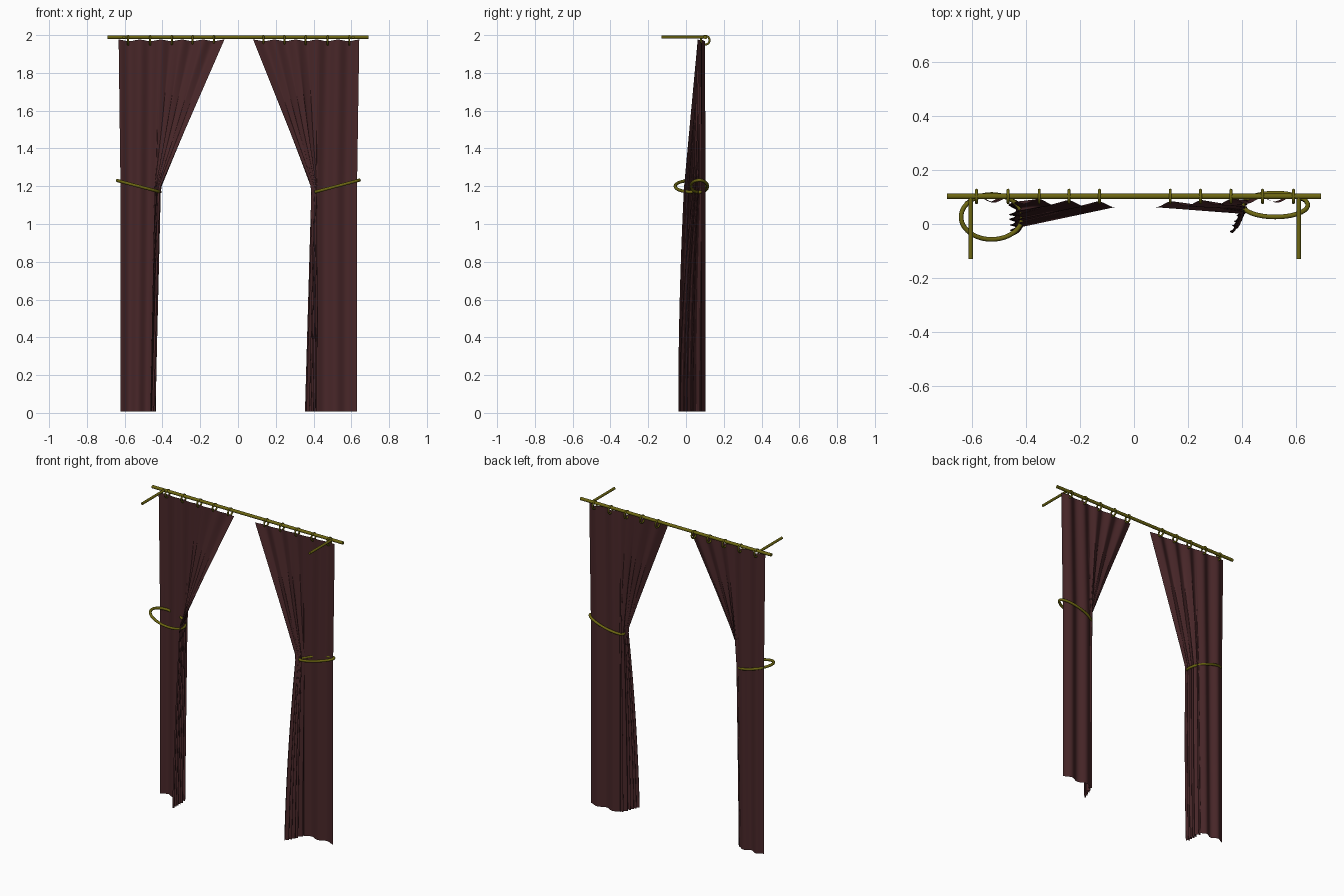
import bpy, bmesh, math
from mathutils import Vector

if "Cube" in bpy.data.objects:
    bpy.data.objects.remove(bpy.data.objects["Cube"])


def material(name, rgb):
    m = bpy.data.materials.new(name)
    m.diffuse_color = (*rgb, 1)
    m.use_nodes = True
    m.node_tree.nodes["Principled BSDF"].inputs["Base Color"].default_value = m.diffuse_color
    return m


CLOTH = material("dark maroon cloth", (0.066, 0.020, 0.022))
BRASS = material("old brass", (0.150, 0.132, 0.006))


def finish(ob, name, mat):
    ob.name = name
    ob.data.materials.append(mat)
    for p in ob.data.polygons:
        p.use_smooth = True
    return ob


def bar(name, a, b, r):
    a, b = Vector(a), Vector(b)
    bpy.ops.mesh.primitive_cylinder_add(vertices=16, radius=r, depth=(b - a).length, location=(a + b) / 2)
    ob = bpy.context.object
    ob.rotation_euler = (b - a).to_track_quat('Z', 'Y').to_euler()
    finish(ob, name, BRASS)
    bpy.ops.object.shade_smooth_by_angle()


def lerp(a, b, t):
    return a + (b - a) * t


def clamp(t):
    return max(0.0, min(1.0, t))


# rod and the two wall brackets
bar("curtain_rod", (-0.69, 0.102, 1.989), (0.69, 0.102, 1.989), 0.010)
for x in (-0.603, 0.609):
    bar("wall_bracket", (x, -0.13, 1.989), (x, 0.102, 1.989), 0.008)

# hanging rings
for x in (-0.582, -0.465, -0.35, -0.24, -0.128, 0.134, 0.246, 0.358, 0.475, 0.589):
    bpy.ops.mesh.primitive_torus_add(major_radius=0.023, minor_radius=0.0055, major_segments=24,
                                     minor_segments=10, location=(x, 0.102, 1.973),
                                     rotation=(0, math.pi / 2, 0))
    finish(bpy.context.object, "curtain_ring", BRASS)


# tieback hoops: elliptical, tilted so the outer end is higher
def tieback(name, cx, cy, rx, ry, rise):
    segs, sides, r = 48, 10, 0.0085
    bm = bmesh.new()
    rows = []
    for i in range(segs):
        a = 2 * math.pi * i / segs
        c, s = math.cos(a), math.sin(a)
        n = Vector((c / rx, s / ry, 0)).normalized()
        base = Vector((cx + rx * c, cy + ry * s, 1.2 + rise * c))
        rows.append([bm.verts.new(base + n * r * math.cos(b) + Vector((0, 0, r * math.sin(b))))
                     for b in (2 * math.pi * j / sides for j in range(sides))])
    for i in range(segs):
        for j in range(sides):
            k, l = (i + 1) % segs, (j + 1) % sides
            bm.faces.new((rows[i][j], rows[k][j], rows[k][l], rows[i][l]))
    me = bpy.data.meshes.new(name)
    bm.to_mesh(me)
    bm.free()
    ob = bpy.data.objects.new(name, me)
    bpy.context.collection.objects.link(ob)
    finish(ob, name, BRASS)


tieback("left_tieback", -0.526, 0.026, 0.113, 0.083, -0.03)
tieback("right_tieback", 0.522, 0.070, 0.120, 0.044, 0.032)


# curtain: outer part hangs straight, inner part gathers into a pleated leg
def curtain(name, side, top_x, low_x, corner, end_tie, end_low, pleats):
    nu, nz, split, z_top, z_tie = 170, 56, 0.38, 1.976, 1.19
    bm = bmesh.new()
    rows = []
    for j in range(nz + 1):
        t = j / nz
        row = []
        for i in range(nu + 1):
            u = i / nu
            wave = math.cos(2 * math.pi * (5 * u - 0.5))
            z = lerp(z_top - 0.004 * (1 + wave), 0.008, t)
            s = clamp((z_top - z) / (z_top - z_tie))
            d = clamp((z_tie - z) / z_tie)
            fall = 1 - (1 - d) ** 2
            # top line, straight along the rod
            tx = lerp(top_x[0], top_x[1], u)
            ty = lerp(0.093, 0.072, u) + 0.010 * wave
            # gathered line
            cx = lerp(corner[0], corner[1], d)
            if u < split:
                bx = lerp(low_x, cx, u / split)
                by = 0.093 + 0.010 * wave
            else:
                v = (u - split) / (1 - split)
                ex = lerp(end_tie[0], end_low[0], d)
                ey = lerp(end_tie[1], end_low[1], fall)
                fold = math.sin(2 * math.pi * pleats * v)
                amp = lerp(0.012, 0.016, d) * min(1, 6 * v) * (1 - 0.4 * v)
                bx = lerp(cx, ex, v) + amp * fold
                by = lerp(0.093 + 0.010 * wave * (1 - v), ey, v) + 0.004 * math.cos(7 * v)
            row.append(bm.verts.new((side * lerp(tx, bx, s), lerp(ty, by, s), z)))
        rows.append(row)
    for a, b in zip(rows, rows[1:]):
        for i in range(nu):
            bm.faces.new((a[i], a[i + 1], b[i + 1], b[i]))
    me = bpy.data.meshes.new(name)
    bm.to_mesh(me)
    bm.free()
    ob = bpy.data.objects.new(name, me)
    bpy.context.collection.objects.link(ob)
    finish(ob, name, CLOTH)


curtain("left_curtain", -1, (0.632, 0.072), 0.622, (0.435, 0.45), (0.415, -0.014), (0.447, -0.044), 6)
curtain("right_curtain", 1, (0.642, 0.080), 0.630, (0.415, 0.415), (0.395, 0.035), (0.362, -0.036), 6)
